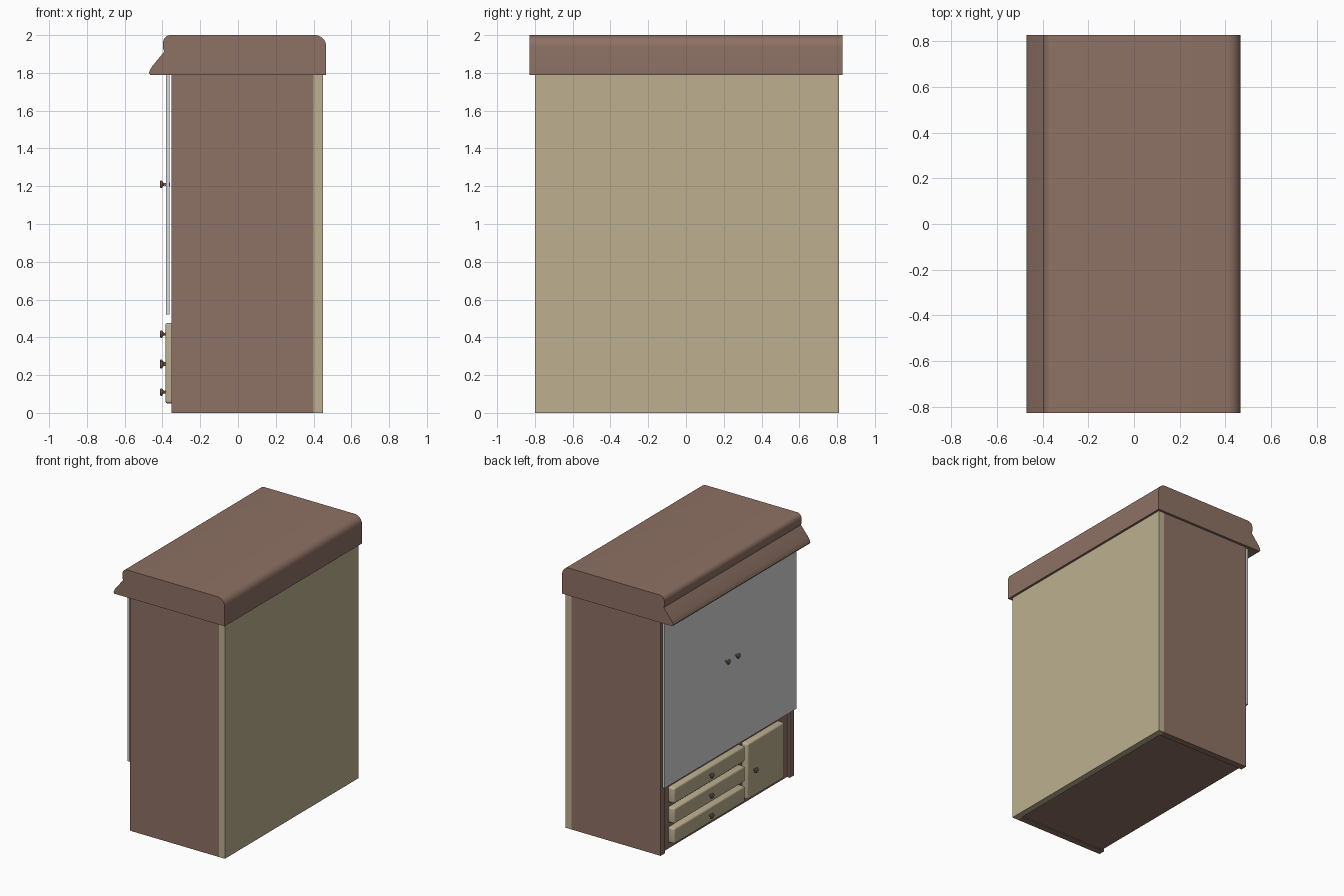
import bpy, bmesh, math
from mathutils import Matrix

if "Cube" in bpy.data.objects:
    bpy.data.objects.remove(bpy.data.objects["Cube"])


def material(name, rgb):
    m = bpy.data.materials.new(name)
    m.diffuse_color = (*rgb, 1)
    m.use_nodes = True
    m.node_tree.nodes["Principled BSDF"].inputs["Base Color"].default_value = m.diffuse_color
    return m


BROWN = material("brown wood", (0.268, 0.166, 0.128))
BEIGE = material("beige wood", (0.51, 0.435, 0.28))
GREY = material("pale glass", (0.68, 0.68, 0.68))


def finish(name, bm, mat, smooth=True):
    bmesh.ops.recalc_face_normals(bm, faces=bm.faces[:])
    me = bpy.data.meshes.new(name)
    bm.to_mesh(me)
    bm.free()
    me.materials.append(mat)
    ob = bpy.data.objects.new(name, me)
    bpy.context.collection.objects.link(ob)
    if smooth:
        bpy.ops.object.select_all(action='DESELECT')
        ob.select_set(True)
        bpy.context.view_layer.objects.active = ob
        bpy.ops.object.shade_smooth_by_angle(angle=math.radians(35))
    return ob


def box(name, x, y, z, mat, bevel=0):
    bm = bmesh.new()
    bmesh.ops.create_cube(bm, size=1)
    for v in bm.verts:
        v.co = [r[0] if c < 0 else r[1] for c, r in zip(v.co, (x, y, z))]
    if bevel:
        # round only the edges that touch the front (-x) face
        edges = [e for e in bm.edges if min(v.co.x for v in e.verts) < x[0] + 1e-5]
        bmesh.ops.bevel(bm, geom=edges, offset=bevel, segments=4, profile=0.5, affect='EDGES')
    return finish(name, bm, mat, bool(bevel))


def knob(name, y, z):
    # turned profile: (x, radius), spun around the x axis
    profile = [(-0.36, 0.009), (-0.392, 0.007), (-0.398, 0.012),
               (-0.403, 0.020), (-0.409, 0.020), (-0.414, 0.013)]
    bm = bmesh.new()
    n = 16
    rings = [[bm.verts.new((x, y + r * math.cos(2 * math.pi * i / n),
                            z + r * math.sin(2 * math.pi * i / n)))
              for i in range(n)] for x, r in profile]
    for a, b in zip(rings, rings[1:]):
        for i in range(n):
            bm.faces.new((a[i], a[(i + 1) % n], b[(i + 1) % n], b[i]))
    bm.faces.new(rings[0])
    bm.faces.new(rings[-1])
    finish(name, bm, BROWN)


def arc(cx, cz, r, a0, a1, n=8):
    return [(cx + r * math.cos(math.radians(a0 + (a1 - a0) * i / n)),
             cz + r * math.sin(math.radians(a0 + (a1 - a0) * i / n))) for i in range(n + 1)]


# crown with rounded top and front moulding
profile = [(-0.465, 1.79), (0.467, 1.79)]
profile += arc(0.407, 1.94, 0.06, 0, 90)
profile += arc(-0.357, 1.96, 0.04, 90, 180)
profile += [(-0.397, 1.93), (-0.391, 1.912), (-0.455, 1.834), (-0.466, 1.815), (-0.471, 1.80)]
bm = bmesh.new()
face = bm.faces.new([bm.verts.new((x, -0.828, z)) for x, z in profile])
ext = bmesh.ops.extrude_face_region(bm, geom=[face])
for g in ext["geom"]:
    if isinstance(g, bmesh.types.BMVert):
        g.co.y = 0.828
finish("crown", bm, BROWN)

# carcass: sides, back and drawer section
box("side_panel_right", (-0.353, 0.401), (-0.80, -0.75), (0, 1.80), BROWN)
box("side_panel_left", (-0.353, 0.401), (0.76, 0.81), (0, 1.80), BROWN)
box("back_panel", (0.401, 0.45), (-0.80, 0.81), (0, 1.80), BEIGE)
box("drawer_carcass", (-0.335, 0.401), (-0.75, 0.76), (0.006, 0.515), BROWN)

# glass front with a pair of knobs
box("glass_front", (-0.38, -0.362), (-0.79, 0.80), (0.52, 1.80), GREY)
for side, y in (("left", 0.065), ("right", -0.055)):
    knob("glass_knob_" + side, y, 1.21)

# three drawers
for i, z in enumerate((0.05, 0.203, 0.357)):
    box(f"drawer_{i + 1}", (-0.385, -0.33), (-0.165, 0.69), (z, z + 0.12), BEIGE, 0.014)
    knob(f"drawer_knob_{i + 1}", 0.2625, z + 0.06)

# small cupboard door
box("cupboard_door", (-0.385, -0.33), (-0.64, -0.195), (0.05, 0.477), BEIGE, 0.014)
knob("cupboard_knob", -0.27, 0.255)
